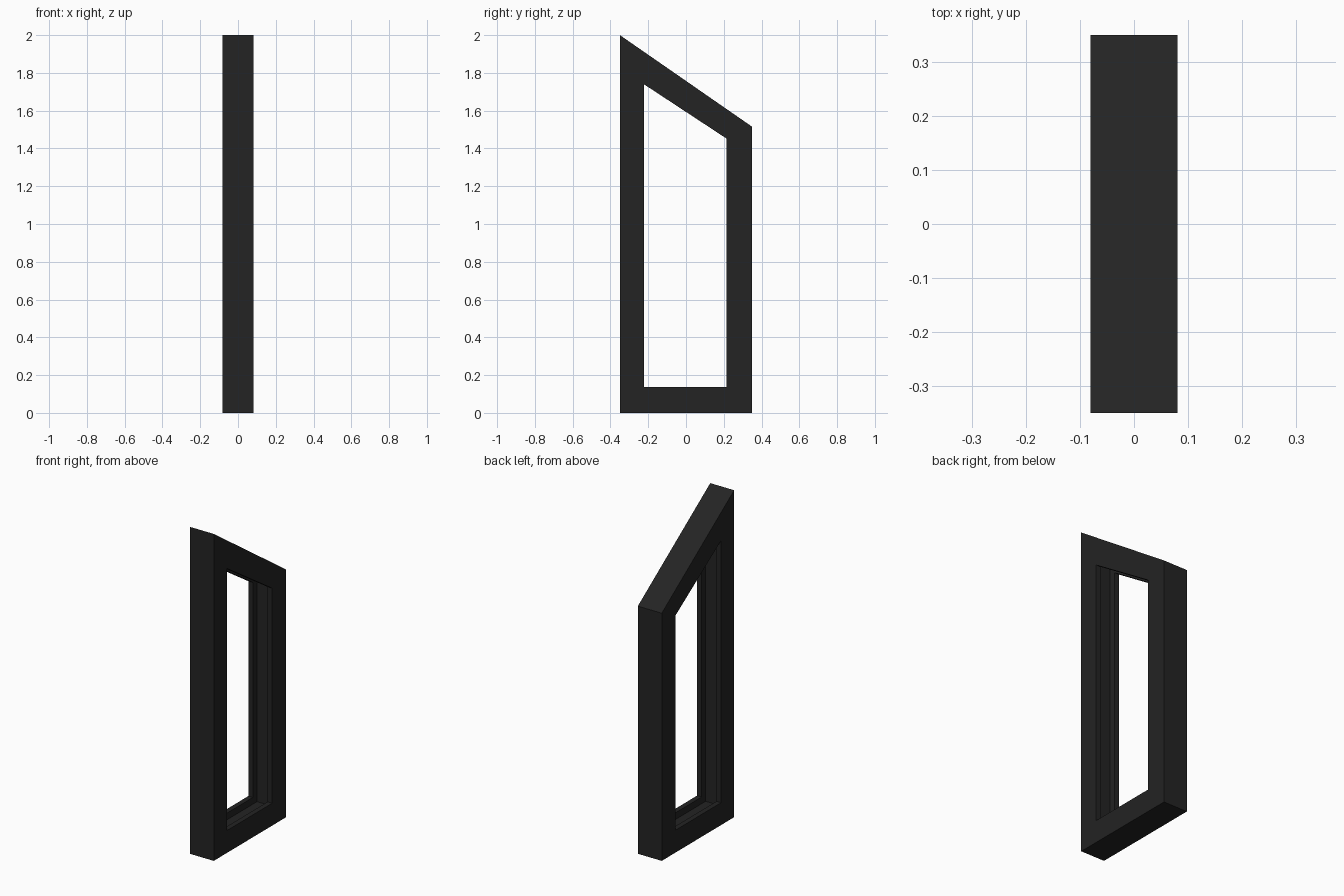
import bpy, bmesh

if "Cube" in bpy.data.objects:
    bpy.data.objects.remove(bpy.data.objects["Cube"])

# single near-black material
mat = bpy.data.materials.new("charcoal black")
mat.diffuse_color = (0.017, 0.017, 0.017, 1)
mat.use_nodes = True
mat.node_tree.nodes["Principled BSDF"].inputs["Base Color"].default_value = mat.diffuse_color

# side outlines (y, z): outer edge and opening
outer = [(-0.35, 0.0), (0.35, 0.0), (0.35, 1.515), (-0.35, 2.0)]
inner = [(-0.223, 0.137), (0.215, 0.137), (0.215, 1.452), (-0.223, 1.74)]


def outline(t):
    """Blend between the opening (0) and the outer edge (1)."""
    return [(a[0] + (b[0] - a[0]) * t, a[1] + (b[1] - a[1]) * t)
            for a, b in zip(inner, outer)]


# cross-section of the frame: (x, blend), with a shallow channel round the opening
HALF, LIP, DEPTH = 0.081, 0.05, 0.3
section = [(-HALF, 1), (HALF, 1), (HALF, 0), (LIP, 0),
           (LIP, DEPTH), (-LIP, DEPTH), (-LIP, 0), (-HALF, 0)]

# sweep the section round the four mitred corners
bm = bmesh.new()
rings = [[bm.verts.new((x, y, z)) for y, z in outline(t)] for x, t in section]
for i, ring in enumerate(rings):
    nxt = rings[(i + 1) % len(rings)]
    for k in range(4):
        j = (k + 1) % 4
        bm.faces.new((ring[k], ring[j], nxt[j], nxt[k]))
bmesh.ops.recalc_face_normals(bm, faces=bm.faces)

mesh = bpy.data.meshes.new("window_frame")
bm.to_mesh(mesh)
bm.free()
mesh.materials.append(mat)
frame = bpy.data.objects.new("window_frame", mesh)
bpy.context.collection.objects.link(frame)
